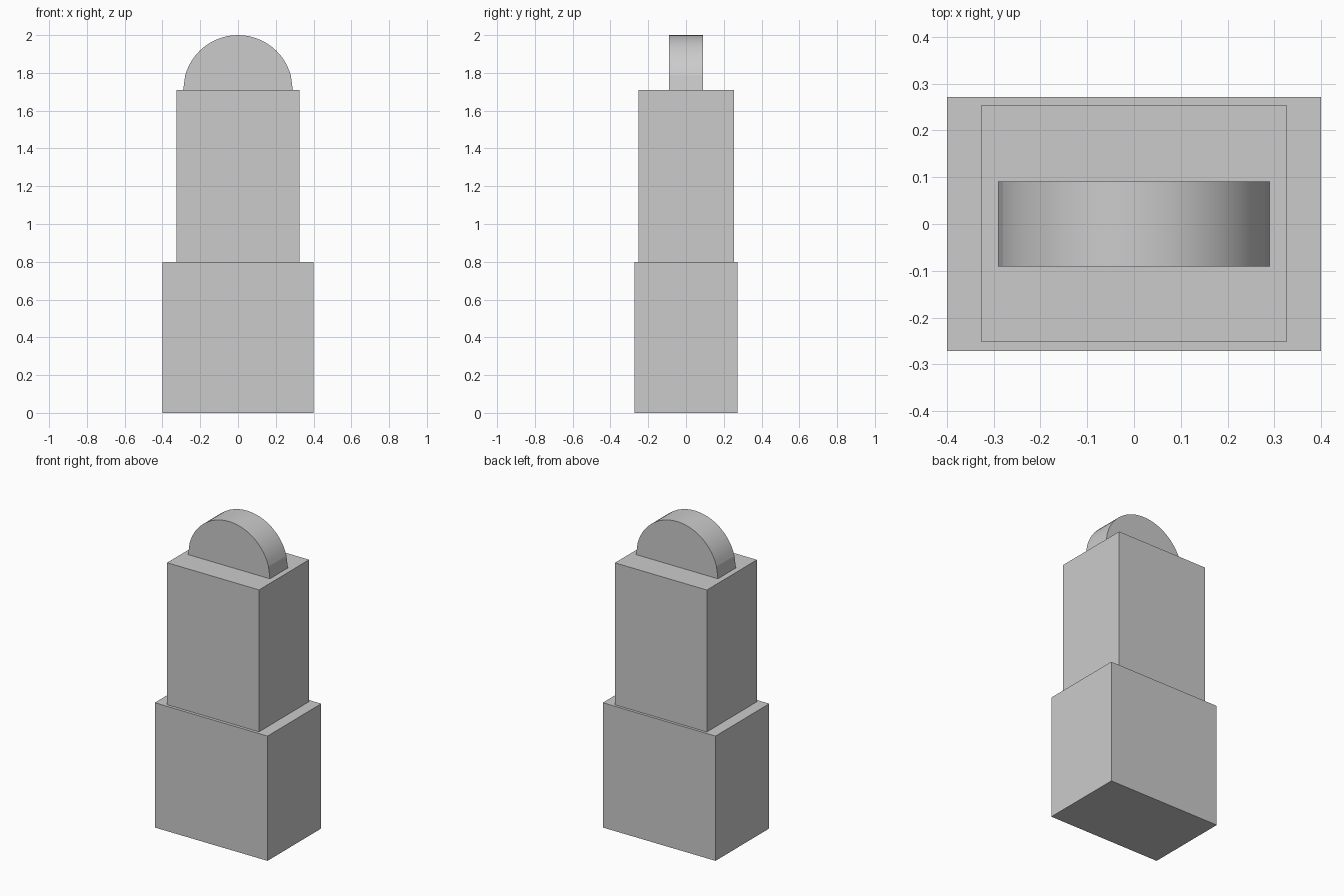
import bpy
import bmesh
from math import cos, sin, radians

cube = bpy.data.objects.get("Cube")
if cube:
    bpy.data.objects.remove(cube, do_unlink=True)

# Plain grey stone
stone = bpy.data.materials.new("grey_stone")
stone.use_nodes = True
colour = (0.6, 0.6, 0.6, 1)
stone.diffuse_color = colour
stone.node_tree.nodes["Principled BSDF"].inputs["Base Color"].default_value = colour


def add_object(name, bm):
    bmesh.ops.recalc_face_normals(bm, faces=bm.faces)
    mesh = bpy.data.meshes.new(name)
    bm.to_mesh(mesh)
    bm.free()
    mesh.materials.append(stone)
    obj = bpy.data.objects.new(name, mesh)
    bpy.context.collection.objects.link(obj)
    return obj


def block(name, width, depth, bottom, top, y=0):
    bm = bmesh.new()
    bmesh.ops.create_cube(bm, size=1)
    bmesh.ops.scale(bm, vec=(width, depth, top - bottom), verts=bm.verts)
    bmesh.ops.translate(bm, vec=(0, y, (bottom + top) / 2), verts=bm.verts)
    return add_object(name, bm)


def half_disc(name, radius, depth, bottom, steps=24, foot=15):
    # Fine arc that ends in a flat facet at each foot
    arc = [foot + (180 - 2 * foot) * i / steps for i in range(steps + 1)]
    angles = [radians(a) for a in [0, *arc, 180]]
    bm = bmesh.new()
    face = bm.faces.new([bm.verts.new((radius * cos(a), -depth / 2, bottom + radius * sin(a)))
                         for a in angles])
    result = bmesh.ops.extrude_face_region(bm, geom=[face], use_keep_orig=True)
    moved = [v for v in result["geom"] if isinstance(v, bmesh.types.BMVert)]
    bmesh.ops.translate(bm, vec=(0, depth, 0), verts=moved)
    return add_object(name, bm)


# Stacked blocks
block("base_block", 0.80, 0.544, 0, 0.80)
block("upper_block", 0.652, 0.507, 0.80, 1.71, y=0.001)

# Rounded crest
crest = half_disc("rounded_crest", 0.29, 0.182, 1.71)
bpy.ops.object.select_all(action="DESELECT")
crest.select_set(True)
bpy.context.view_layer.objects.active = crest
bpy.ops.object.shade_smooth_by_angle(angle=radians(9))
